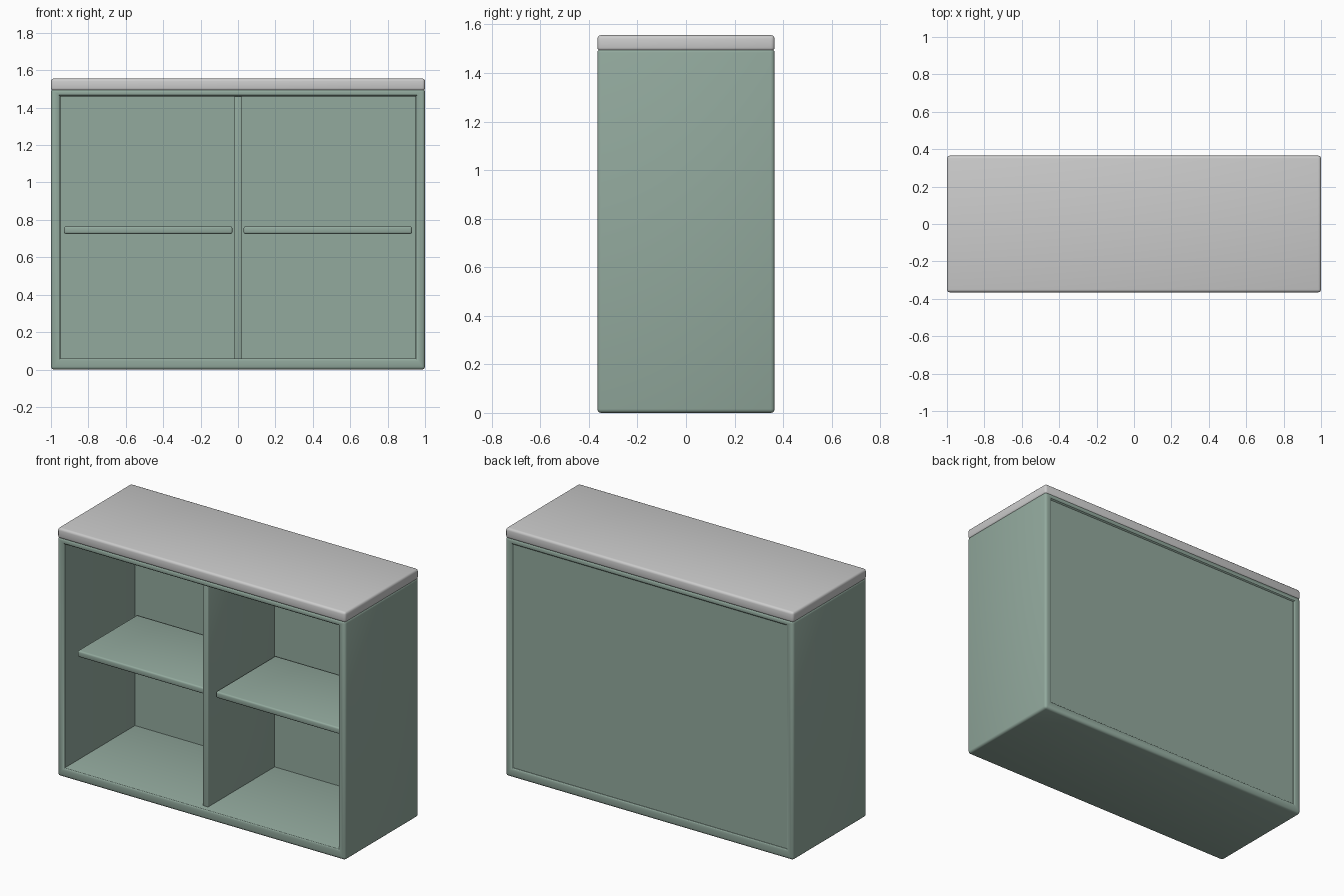
import bpy, bmesh

if "Cube" in bpy.data.objects:
    bpy.data.objects.remove(bpy.data.objects["Cube"])

green = bpy.data.materials.new("sage_green")
green.diffuse_color = (0.29, 0.40, 0.34, 1)
green.use_nodes = True
green.node_tree.nodes["Principled BSDF"].inputs["Base Color"].default_value = green.diffuse_color


def finish(name, bm, radius, mat=None):
    """Round the convex edges, then turn the bmesh into a smooth-shaded object."""
    bmesh.ops.recalc_face_normals(bm, faces=bm.faces)
    edges = [e for e in bm.edges if e.is_convex and e.calc_face_angle() > 0.5]
    if radius:
        bmesh.ops.bevel(bm, geom=edges, offset=radius, segments=3,
                        profile=0.5, affect='EDGES')
    me = bpy.data.meshes.new(name)
    bm.to_mesh(me)
    bm.free()
    ob = bpy.data.objects.new(name, me)
    bpy.context.collection.objects.link(ob)
    if mat:
        me.materials.append(mat)
    bpy.ops.object.select_all(action='DESELECT')
    bpy.context.view_layer.objects.active = ob
    ob.select_set(True)
    bpy.ops.object.shade_smooth_by_angle()
    return ob


def box(name, lo, hi, radius, mat=None):
    bm = bmesh.new()
    bmesh.ops.create_cube(bm, size=1)
    for v in bm.verts:
        for i in range(3):
            v.co[i] = hi[i] if v.co[i] > 0 else lo[i]
    return finish(name, bm, radius, mat)


# Carcass: rectangular frame, open front and back
D = 0.365
outer = [(-1, 0), (1, 0), (1, 1.5), (-1, 1.5)]
inner = [(-0.95, 0.06), (0.95, 0.06), (0.95, 1.46), (-0.95, 1.46)]
bm = bmesh.new()
fo, fi, bo, bi = [[bm.verts.new((x, y, z)) for x, z in ring]
                  for y in (-D, D) for ring in (outer, inner)]
for i in range(4):
    j = (i + 1) % 4
    for a, b in ((fo, fi), (fi, bi), (bi, bo), (bo, fo)):
        bm.faces.new((a[i], a[j], b[j], b[i]))
finish("carcass", bm, 0.016, green)

# Back panel and centre divider
box("back_panel", (-0.955, 0.335, 0.055), (0.955, 0.355, 1.465), 0, green)
box("divider", (-0.02, -0.325, 0.055), (0.02, 0.34, 1.465), 0.006, green)

# Shelves, one per bay
for side, x in (("left", -0.48), ("right", 0.48)):
    box(side + "_shelf", (x - 0.45, -0.265, 0.725), (x + 0.45, 0.325, 0.765), 0.01, green)

# Grey worktop
box("worktop", (-1, -D, 1.49), (1, D, 1.556), 0.015)
